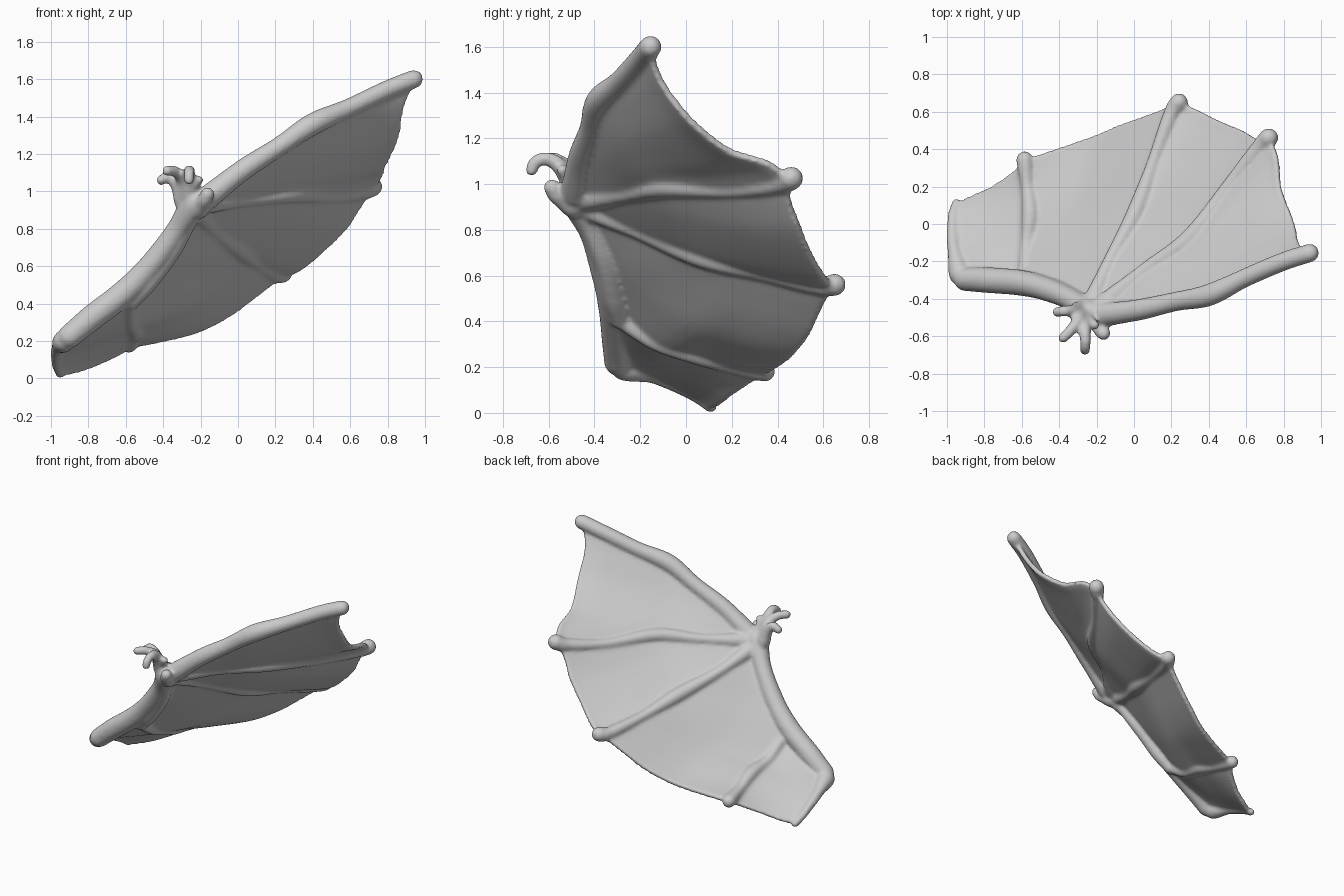
import bpy, bmesh, math
from mathutils import Vector

if "Cube" in bpy.data.objects:
    bpy.data.objects.remove(bpy.data.objects["Cube"])

whole = bmesh.new()


def add_part(part):
    """Append a finished part to the whole wing."""
    bmesh.ops.recalc_face_normals(part, faces=part.faces[:])
    tmp = bpy.data.meshes.new("part")
    part.to_mesh(tmp)
    part.free()
    whole.from_mesh(tmp)
    bpy.data.meshes.remove(tmp)


def resample(points, n):
    """Smooth curve through the points, n+1 samples evenly spaced by length."""
    p = [Vector(q) for q in points]
    p = [2 * p[0] - p[1]] + p + [2 * p[-1] - p[-2]]
    dense = []
    for i in range(1, len(p) - 2):
        a, b, c, d = p[i - 1:i + 3]
        for k in range(24):
            t = k / 24
            dense.append(0.5 * (2 * b + (c - a) * t + (2 * a - 5 * b + 4 * c - d) * t * t
                                + (3 * b - a - 3 * c + d) * t ** 3))
    dense.append(p[-2])
    length = [0]
    for a, b in zip(dense, dense[1:]):
        length.append(length[-1] + (b - a).length)
    out, j = [], 0
    for k in range(n + 1):
        s = length[-1] * k / n
        while j < len(dense) - 2 and length[j + 1] < s:
            j += 1
        f = (s - length[j]) / max(length[j + 1] - length[j], 1e-9)
        out.append(dense[j].lerp(dense[j + 1], min(f, 1)))
    return out


def bone(points, radii, n=30, sides=14):
    """Tapered round tube with domed ends."""
    path = resample(points, n)
    marks = [min(range(n + 1), key=lambda i: (path[i] - Vector(q)).length) for q in points]
    sections = []  # centre, direction, radius
    for i, c in enumerate(path):
        k = max(j for j in range(len(marks)) if marks[j] <= i)
        k = min(k, len(marks) - 2)
        f = min((i - marks[k]) / max(marks[k + 1] - marks[k], 1), 1)
        f = f * f * (3 - 2 * f)
        d = (path[min(i + 1, n)] - path[max(i - 1, 0)]).normalized()
        sections.append((c, d, radii[k] * (1 - f) + radii[k + 1] * f))
    first, last = sections[0], sections[-1]
    for deg in (25, 50, 75):
        a = math.radians(deg)
        c, d, r = first
        sections.insert(0, (c - d * r * math.sin(a), d, r * math.cos(a)))
        c, d, r = last
        sections.append((c + d * r * math.sin(a), d, r * math.cos(a)))
    part = bmesh.new()
    rings = []
    for c, d, r in sections:
        q = d.to_track_quat('Z', 'Y')
        rings.append([part.verts.new(c + q @ Vector((r * math.cos(a), r * math.sin(a), 0)))
                      for a in (2 * math.pi * s / sides for s in range(sides))])
    for A, B in zip(rings, rings[1:]):
        for s in range(sides):
            t = (s + 1) % sides
            part.faces.new((A[s], A[t], B[t], B[s]))
    part.faces.new(rings[0])
    part.faces.new(rings[-1])
    add_part(part)


def membrane(side_a, side_b, edge, billow=0.0, drop=0.022, n=28):
    """Skin stretched between two bones, ending in a shaped trailing edge."""
    A, B = resample(side_a, n), resample(side_b, n)
    T = resample([A[-1]] + edge + [B[-1]], n)
    part = bmesh.new()
    grid = []
    for j in range(n + 1):
        v, row = j / n, []
        for i in range(n + 1):
            u = i / n
            p = A[j].lerp(B[j], u) + v * v * (T[i] - A[-1].lerp(B[-1], u))
            p.z += billow * math.sin(math.pi * u) * math.sin(math.pi * v)
            row.append(part.verts.new(p))
        grid.append(row)
    for j in range(n):
        for i in range(n):
            part.faces.new((grid[j][i], grid[j][i + 1], grid[j + 1][i + 1], grid[j + 1][i]))
    part.normal_update()
    # centre the thickness on the bones
    for vert, normal in [(w, w.normal.copy()) for w in part.verts]:
        vert.co += normal * drop
    bmesh.ops.solidify(part, geom=part.faces[:], thickness=0.032)
    add_part(part)


# Bone paths
finger_1 = [(-.17, -.485, .96), (.02, -.46, 1.11), (.22, -.415, 1.24), (.40, -.38, 1.36),
            (.60, -.285, 1.45), (.80, -.20, 1.545), (.94, -.155, 1.60)]
finger_2 = [(-.20, -.46, .93), (.05, -.25, .955), (.29, -.08, .985), (.50, .20, .972),
            (.67, .41, 1.0), (.72, .46, 1.025)]
finger_3 = [(-.24, -.46, .91), (-.13, -.20, .79), (.01, .06, .685), (.11, .35, .605),
            (.20, .59, .555), (.24, .65, .56)]
arm = [(-.23, -.48, .94), (-.33, -.405, .785), (-.46, -.35, .61), (-.60, -.315, .465),
       (-.78, -.30, .325), (-.90, -.295, .225)]
spur = [(-.58, -.26, .39), (-.575, -.12, .30), (-.555, .05, .255), (-.57, .20, .205),
        (-.585, .345, .18)]
root = [(-.93, -.27, .20), (-.965, -.12, .155), (-.97, .03, .08), (-.95, .11, .025)]

bone(finger_1, [.065, .058, .052, .06, .05, .05, .05])
bone(finger_2, [.055, .036, .047, .034, .042, .053])
bone(finger_3, [.055, .036, .05, .034, .042, .05])
bone(arm, [.075, .06, .065, .07, .07, .065])
bone([(-.25, -.44, .85), (-.36, -.36, .67), (-.48, -.32, .51), (-.57, -.29, .41)],
     [.04, .05, .05, .045])
bone(spur, [.04, .036, .047, .036, .045])
bone(root, [.06, .035, .028, .026])

# Skin panels
membrane(finger_1, finger_2, [(.88, -.10, 1.45), (.85, .02, 1.29), (.785, .19, 1.155),
                              (.765, .36, 1.10)])
membrane(finger_2, finger_3, [(.65, .46, .93), (.58, .50, .82), (.46, .55, .70),
                              (.34, .61, .60)])
membrane(finger_3, arm[:4] + spur[1:], [(.12, .60, .47), (-.05, .54, .345), (-.22, .47, .26),
                                        (-.42, .40, .21)])
membrane([(-.58, -.30, .44)] + spur, root, [(-.64, .285, .14), (-.76, .20, .08),
                                            (-.87, .15, .04)])

# Claws and thumb on the wrist
bone([(-.265, -.48, .96), (-.265, -.55, 1.075), (-.26, -.61, 1.11), (-.26, -.66, 1.095),
      (-.262, -.675, 1.06)], [.05, .036, .03, .028, .027])
bone([(-.29, -.47, .96), (-.295, -.51, 1.06), (-.335, -.565, 1.105), (-.38, -.61, 1.11)],
     [.045, .036, .03, .028])
bone([(-.29, -.46, .94), (-.33, -.465, 1.04), (-.37, -.465, 1.08), (-.41, -.47, 1.06)],
     [.05, .036, .029, .028])
bone([(-.25, -.48, .96), (-.235, -.52, 1.03), (-.21, -.54, 1.06)], [.045, .03, .026])
bone([(-.21, -.49, .91), (-.18, -.56, .95), (-.163, -.585, .985)], [.06, .042, .038])

# Blend everything into one smooth skin
mesh = bpy.data.meshes.new("wing")
whole.to_mesh(mesh)
whole.free()
wing = bpy.data.objects.new("wing", mesh)
bpy.context.collection.objects.link(wing)
remesh = wing.modifiers.new("blend", 'REMESH')
remesh.mode = 'VOXEL'
remesh.voxel_size = 0.011
remesh.use_smooth_shade = True
soften = wing.modifiers.new("soften", 'SMOOTH')
soften.factor = 0.5
soften.iterations = 7
